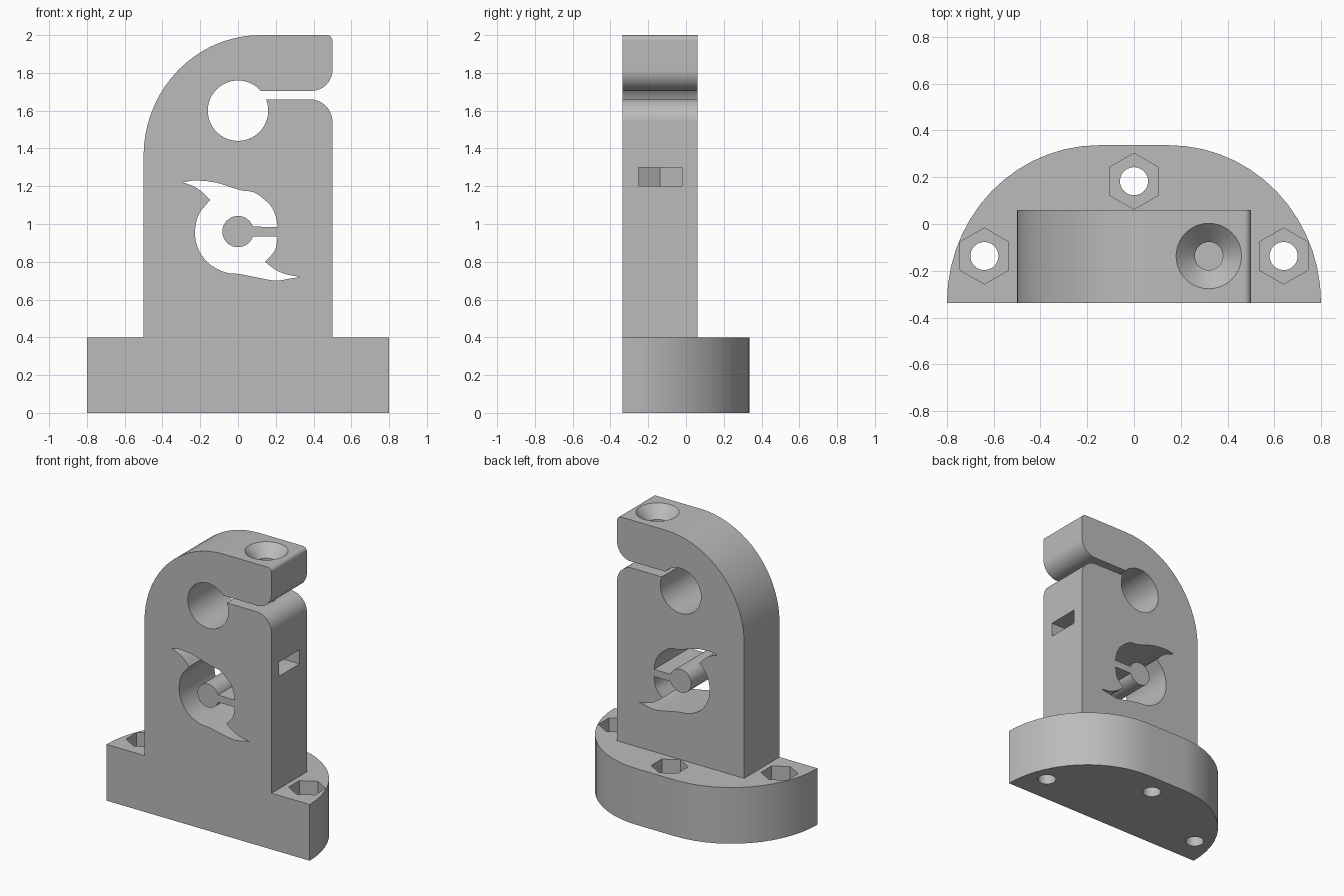
import bpy
import bmesh
from math import sin, cos, radians
from mathutils import Vector, Matrix

default_cube = bpy.data.objects.get("Cube")
if default_cube:
    bpy.data.objects.remove(default_cube, do_unlink=True)

FRONT, BACK = -0.337, 0.337
WALL_BACK = 0.06
SCREW_Y = -0.137
BASE_TOP = 0.4

# Single material
grey = bpy.data.materials.new("plain grey")
grey.use_nodes = True
grey.diffuse_color = (0.5, 0.5, 0.5, 1)
grey.node_tree.nodes["Principled BSDF"].inputs["Base Color"].default_value = grey.diffuse_color


def arc(cx, cy, rx, ry, start, end, steps):
    """Points along an elliptical arc, angles in degrees."""
    angles = [radians(start + (end - start) * i / steps) for i in range(steps + 1)]
    return [(cx + rx * cos(a), cy + ry * sin(a)) for a in angles]


def circle(cx, cy, radius, sides=40, turn=0):
    return arc(cx, cy, radius, radius, turn, turn + 360, sides)[:-1]


def smooth_path(points, steps=4):
    """Smooth curve passing through points given in hundredths."""
    pts = [Vector(p) / 100 for p in points]
    pts = [2 * pts[0] - pts[1]] + pts + [2 * pts[-1] - pts[-2]]
    path = []
    for a, b, c, d in zip(pts, pts[1:], pts[2:], pts[3:]):
        for i in range(steps):
            t = i / steps
            path.append(b + 0.5 * t * (c - a + t * (2 * a - 5 * b + 4 * c - d
                                                   + t * (3 * (b - c) + d - a))))
    return [tuple(p) for p in path + [pts[-2]]]


def make_object(name, bm):
    bmesh.ops.recalc_face_normals(bm, faces=bm.faces)
    mesh = bpy.data.meshes.new(name)
    bm.to_mesh(mesh)
    bm.free()
    obj = bpy.data.objects.new(name, mesh)
    bpy.context.collection.objects.link(obj)
    mesh.materials.append(grey)
    return obj


def prism(name, outline, low, high, upright=False):
    """Extrude an outline along z, or along y when upright."""
    place = (lambda p: (p[0], low, p[1])) if upright else (lambda p: (p[0], p[1], low))
    travel = Vector((0, high - low, 0)) if upright else Vector((0, 0, high - low))
    bm = bmesh.new()
    verts = [bm.verts.new(place(p)) for p in outline]
    bmesh.ops.remove_doubles(bm, verts=verts, dist=0.0005)
    face = bm.faces.new([v for v in verts if v.is_valid])
    result = bmesh.ops.extrude_face_region(bm, geom=[face], use_keep_orig=True)
    moved = [g for g in result["geom"] if isinstance(g, bmesh.types.BMVert)]
    bmesh.ops.translate(bm, verts=moved, vec=travel)
    return make_object(name, bm)


def activate(obj):
    bpy.ops.object.select_all(action="DESELECT")
    obj.select_set(True)
    bpy.context.view_layer.objects.active = obj


def cut(target, cutter):
    """Subtract the cutter from the target, then discard it."""
    cutter.hide_render = True
    activate(target)
    mod = target.modifiers.new("cut", "BOOLEAN")
    mod.operation = "DIFFERENCE"
    mod.solver = "EXACT"
    mod.object = cutter
    bpy.ops.object.modifier_apply(modifier=mod.name)
    bpy.data.objects.remove(cutter, do_unlink=True)


def finish(obj):
    activate(obj)
    bpy.ops.object.shade_smooth_by_angle(angle=radians(30))
    mod = obj.modifiers.new("flat face shading", "WEIGHTED_NORMAL")
    mod.keep_sharp = True


# Base: D-shaped foot with a flat front and rounded back
depth = BACK - FRONT
base = prism("base",
             arc(0.15, FRONT, 0.65, depth, 0, 90, 14)
             + arc(-0.15, FRONT, 0.65, depth, 90, 180, 14), 0, BASE_TOP)

# Bolt holes with hexagonal nut pockets
for x, y in [(-0.64, SCREW_Y), (0.64, SCREW_Y), (0, 0.183)]:
    cut(base, prism("bolt_hole", circle(x, y, 0.06), -0.1, 0.5))
    cut(base, prism("nut_pocket", circle(x, y, 0.12, 6, 30), 0.2, 0.5))
finish(base)

# Upright clamp: the slot opens the rod hole to the side
outline = [(-0.5, BASE_TOP), (0.5, BASE_TOP)]
outline += arc(0.38, 1.54, 0.12, 0.12, 0, 90, 12)
outline += arc(0, 1.6, 0.16, 0.16, 22, -319, 44)
outline += arc(0.39, 1.815, 0.11, 0.11, -90, 0, 12)
outline += arc(0.47, 1.97, 0.03, 0.03, 0, 90, 6)
outline += arc(0.12, 1.36, 0.62, 0.64, 90, 180, 18)
upright = prism("upright_clamp", outline, FRONT, WALL_BACK, upright=True)

# Hooked ring window around a central peg held by a short arm
window = smooth_path([(-29, 122), (-23, 123), (-12, 122), (1, 118), (9, 116.5),
                      (17, 110), (20, 104), (21, 98.5)])
window += arc(0, 0.96, 0.083, 0.083, 18, 342, 36)
window += smooth_path([(21, 93.5), (19.5, 86), (14.3, 80)])
window += smooth_path([(14.3, 80), (19.5, 76), (25, 73.5), (33, 72)])
window += smooth_path([(33, 72), (27, 71), (20, 70), (11, 71.5), (1, 73.5), (-7, 74.5),
                       (-16, 79.5), (-21.5, 88), (-22.7, 97), (-20.5, 105.5),
                       (-14.8, 112.7)])
window += smooth_path([(-14.8, 112.7), (-18.5, 116.5), (-23, 119.7), (-29, 122)])
cut(upright, prism("window_cutter", window, FRONT - 0.1, WALL_BACK + 0.1, upright=True))

# Clamp screw hole with a countersunk mouth
SCREW_X = 0.32
cut(upright, prism("screw_hole", circle(SCREW_X, SCREW_Y, 0.06), 1.1, 2.1))
bm = bmesh.new()
bmesh.ops.create_cone(bm, cap_ends=True, segments=40, radius1=0.05, radius2=0.15, depth=0.1,
                      matrix=Matrix.Translation((SCREW_X, SCREW_Y, 1.96)))
cut(upright, make_object("countersink", bm))

# Side slot that receives the clamp nut
half = 0.115
slot = [(0.6, SCREW_Y - half), (0.6, SCREW_Y + half)]
slot += arc(SCREW_X, SCREW_Y, half / cos(radians(30)), half / cos(radians(30)), 120, 240, 2)
cut(upright, prism("nut_slot", slot, 1.2, 1.3))
finish(upright)
